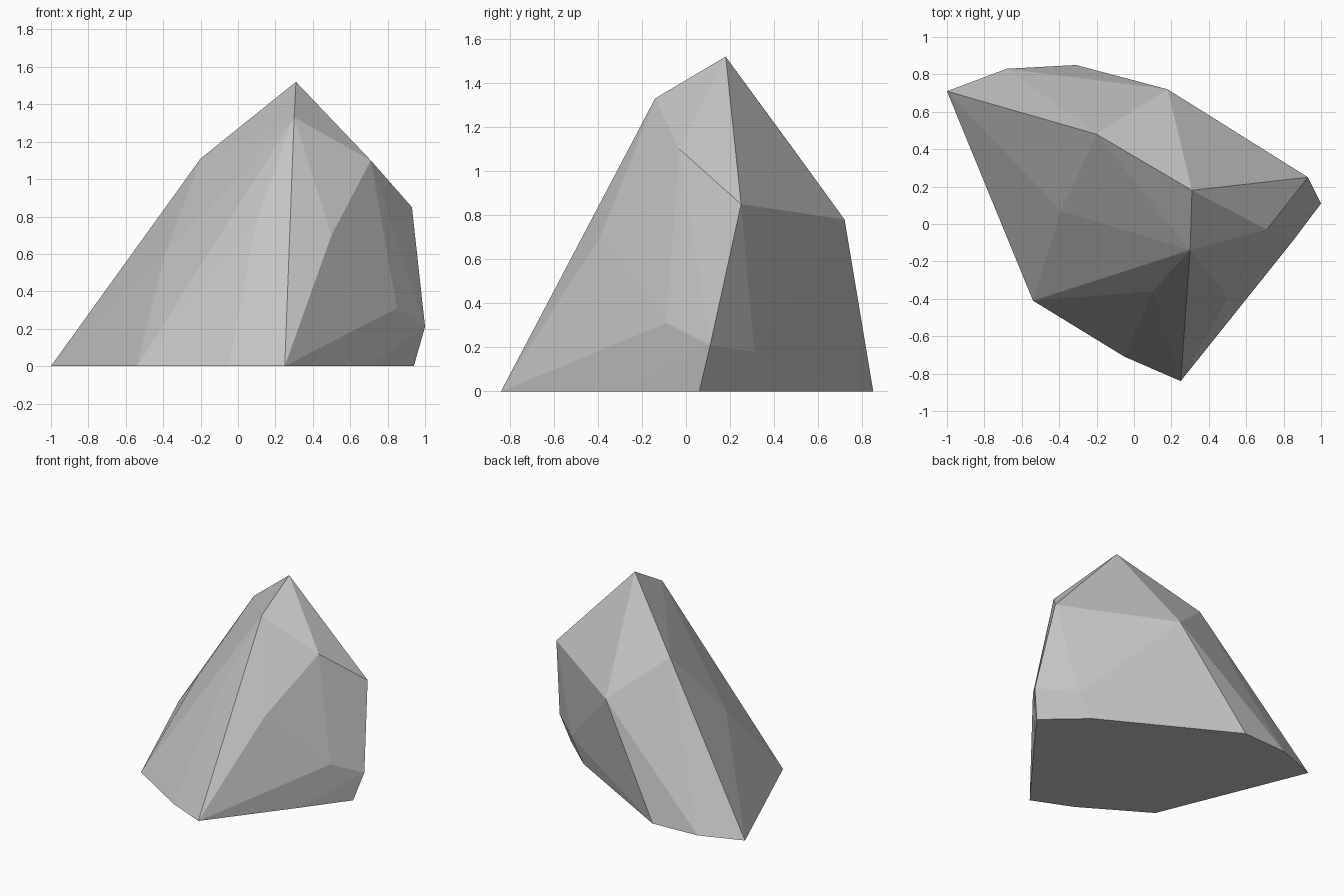
import bpy
import bmesh

default_cube = bpy.data.objects.get("Cube")
if default_cube:
    bpy.data.objects.remove(default_cube, do_unlink=True)


def make_material(name, colour):
    material = bpy.data.materials.new(name)
    material.use_nodes = True
    material.diffuse_color = colour
    shader = material.node_tree.nodes["Principled BSDF"]
    shader.inputs["Base Color"].default_value = colour
    shader.inputs["Roughness"].default_value = 0.9
    return material


def make_faceted_stone(name, corners, material):
    """Wrap the corners in flat facets and merge coplanar triangles."""
    bm = bmesh.new()
    for corner in corners:
        bm.verts.new(corner)
    hull = bmesh.ops.convex_hull(bm, input=bm.verts[:])
    spare = {v for v in hull["geom_interior"] + hull["geom_unused"]
             if isinstance(v, bmesh.types.BMVert)}
    bmesh.ops.delete(bm, geom=list(spare), context="VERTS")
    bmesh.ops.dissolve_limit(bm, angle_limit=0.02,
                             verts=bm.verts[:], edges=bm.edges[:])
    bmesh.ops.recalc_face_normals(bm, faces=bm.faces[:])
    mesh = bpy.data.meshes.new(name)
    bm.to_mesh(mesh)
    bm.free()
    mesh.materials.append(material)
    stone = bpy.data.objects.new(name, mesh)
    bpy.context.collection.objects.link(stone)
    return stone


# Flat footprint on the ground, anticlockwise from the far left tip
footprint = [(-1, .71), (-.54, -.41), (-.05, -.71), (.25, -.84), (.7, -.26),
             (.94, .06), (.65, .32), (-.31, .85), (-.68, .83)]
base = [(x, y, 0) for x, y in footprint]

# Low chips on the +x flank
chips = [(.85, -.09, .31), (1, .11, .21), (.76, .31, .18)]

# Shoulder ring where the sides start to lean inwards
shoulder = [(-.39, .07, .6), (.1, -.36, .78), (.5, -.39, .7),
            (.93, .25, .85), (.18, .72, .78)]

# Crown and peak
crown = [(-.2, .48, 1.11), (.3, -.14, 1.33), (.71, -.03, 1.1), (.31, .18, 1.52)]

stone_grey = make_material("stone grey", (.56, .56, .56, 1))
make_faceted_stone("rock", base + chips + shoulder + crown, stone_grey)
